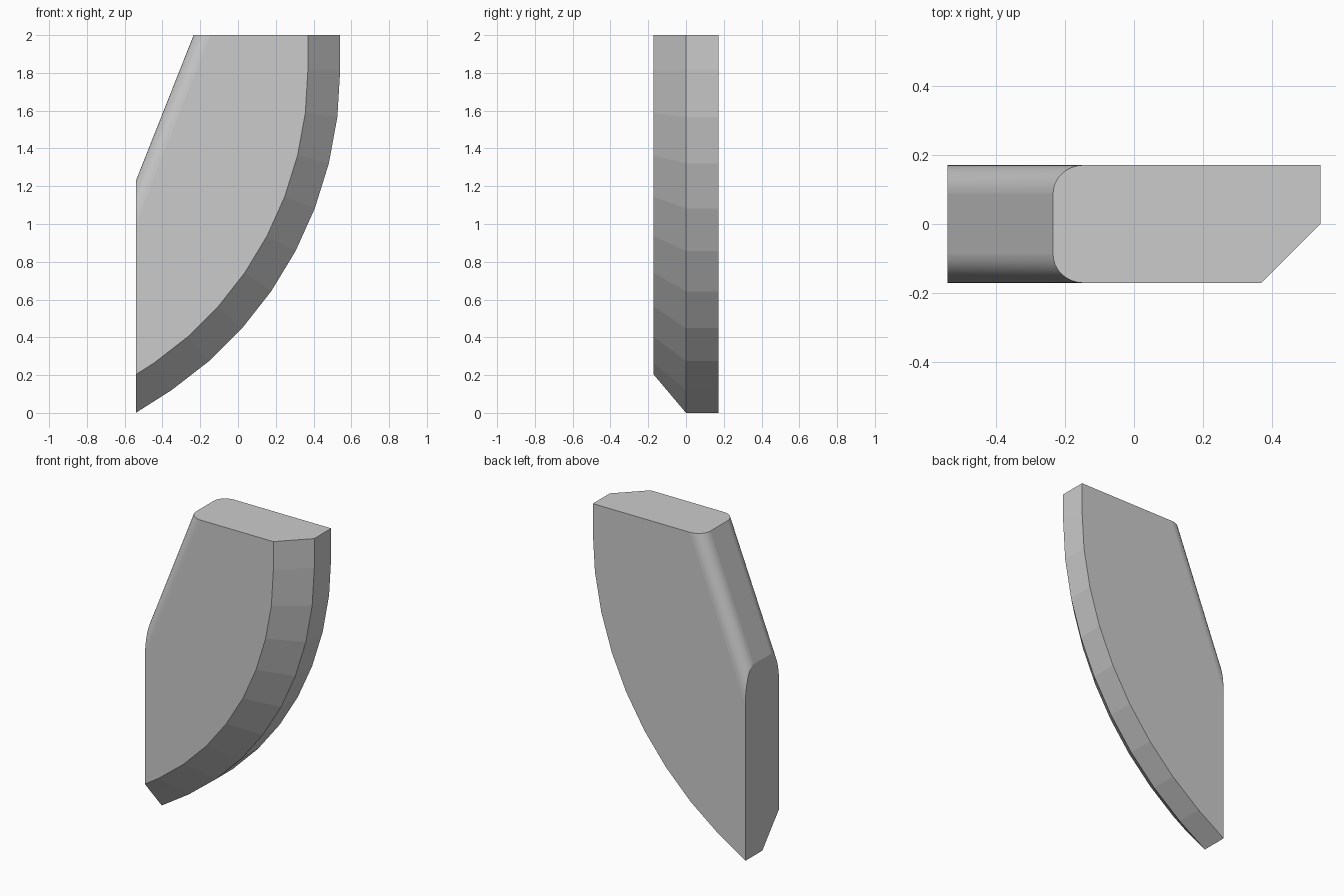
import bpy, bmesh, math

if "Cube" in bpy.data.objects:
    bpy.data.objects.remove(bpy.data.objects["Cube"])

T = 0.171           # half thickness, also the chamfer size
X = 0.541           # half width
R = 0.083           # fillet radius on the slanted edge
TOP_X, LEFT_Z = -0.235, 1.228
SLOPE = (2 - LEFT_Z) / (TOP_X + X)
HORIZ = math.hypot(1, SLOPE) / SLOPE


def outline(y, d):
    """Side profile at depth y; d moves the slanted edge inward."""
    e = max(0.0, -y)                     # front chamfer along the curved edge
    pts = [(-X, LEFT_Z - d * SLOPE), (TOP_X + d, 2), (X - e, 2)]
    for i in range(9):
        a = math.radians(7 * i)
        pts.append((X - e - (2.02 - e) * (1 - math.cos(a)),
                    1.815 - (2.042 - e) * math.sin(a)))
    pts.append((-X, e / T * 0.203))
    return [(x, y, z) for x, z in pts]


# Layers through the thickness: fillet steps, middle crease, fillet steps
N = 8
steps = [math.pi / 2 * i / N for i in range(N + 1)]
half = [(T - R + R * math.sin(t), R * (1 - math.cos(t)) * HORIZ) for t in steps]
layers = [(-y, d) for y, d in reversed(half)] + [(0, 0)] + half

bm = bmesh.new()
rings = [[bm.verts.new(p) for p in outline(y, d)] for y, d in layers]
bm.faces.new(rings[0])
bm.faces.new(rings[-1])
for a, b in zip(rings, rings[1:]):
    n = len(a)
    for i in range(n):
        j = (i + 1) % n
        bm.faces.new((a[i], a[j], b[j], b[i]))

# Merge coplanar strips, keep the facets of the curve
bmesh.ops.dissolve_limit(bm, angle_limit=math.radians(0.7),
                         verts=bm.verts[:], edges=bm.edges[:])
bmesh.ops.recalc_face_normals(bm, faces=bm.faces[:])
bm.normal_update()

# Smooth shading only on the two fillets
for f in bm.faces:
    nx, ny, nz = f.normal
    f.smooth = nx < -0.02 and nz > 0.005 and abs(ny) > 0.01

mesh = bpy.data.meshes.new("curved_blade")
bm.to_mesh(mesh)
bm.free()
bpy.context.collection.objects.link(bpy.data.objects.new("curved_blade", mesh))
